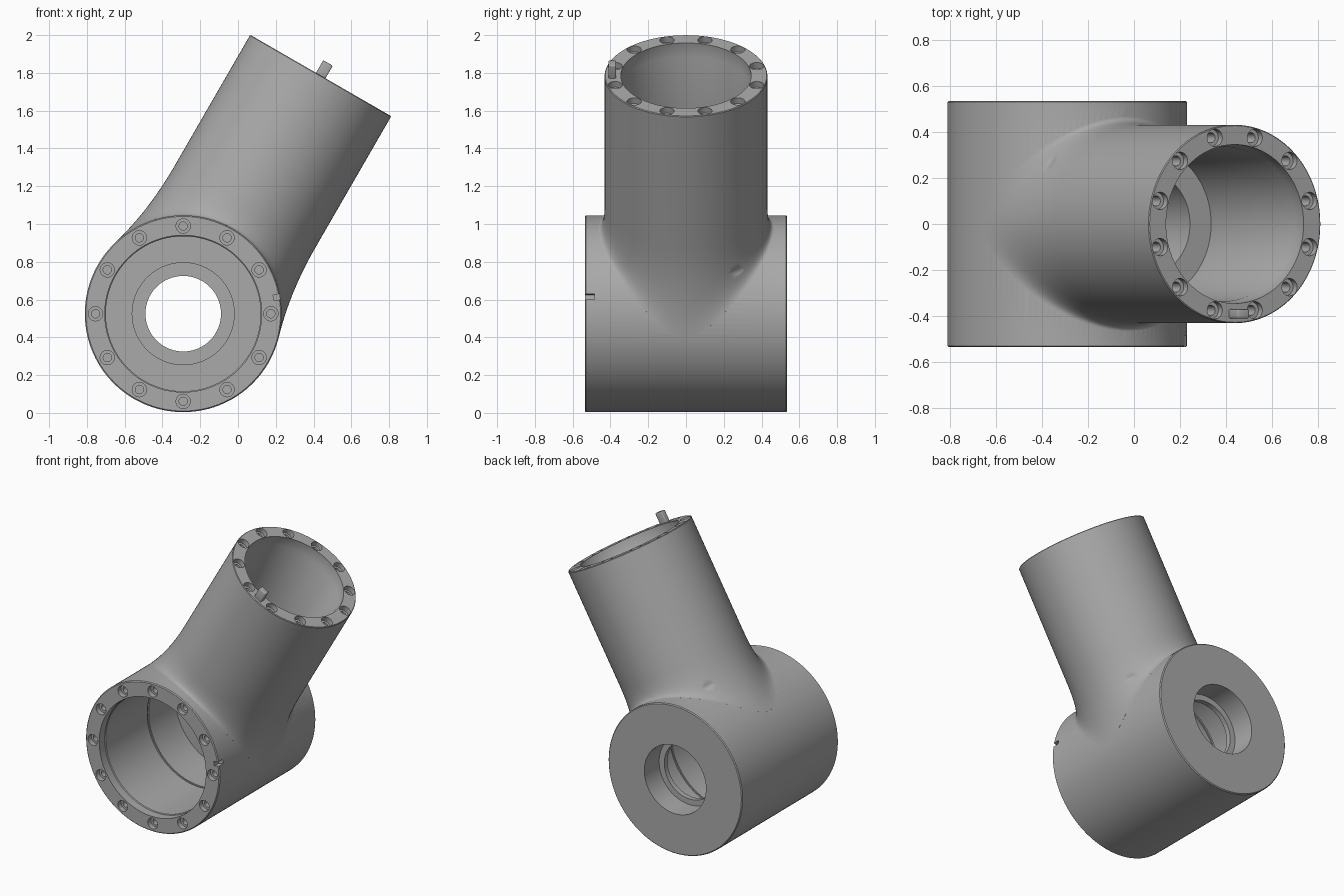
import bpy, bmesh, math
from mathutils import Matrix, Vector

if "Cube" in bpy.data.objects:
    bpy.data.objects.remove(bpy.data.objects["Cube"])

SEG = 120
CENTRE = Matrix.Translation((-0.29, 0, 0.525))
HUB = CENTRE @ Matrix.Rotation(math.radians(90), 4, 'X')   # local z points to the front
ARM = CENTRE @ Matrix.Rotation(math.radians(30), 4, 'Y')   # local z runs along the arm
HUB_R, HUB_H, ARM_R, ARM_L = 0.521, 0.535, 0.431, 1.456

grey = bpy.data.materials.new("machined_grey")
grey.use_nodes = True
colour = (0.4, 0.4, 0.4, 1)
grey.diffuse_color = colour
grey.node_tree.nodes["Principled BSDF"].inputs["Base Color"].default_value = colour


def finish(bm, name, matrix):
    bmesh.ops.recalc_face_normals(bm, faces=bm.faces)
    bm.transform(matrix)
    mesh = bpy.data.meshes.new(name)
    bm.to_mesh(mesh)
    bm.free()
    mesh.materials.append(grey)
    obj = bpy.data.objects.new(name, mesh)
    bpy.context.collection.objects.link(obj)
    return obj


def skin(bm, rings):
    """Close a stack of point rings into a solid."""
    loops = [[bm.verts.new(p) for p in ring] for ring in rings]
    n = len(loops[0])
    for a, b in zip(loops, loops[1:]):
        for i in range(n):
            j = (i + 1) % n
            bm.faces.new((a[i], a[j], b[j], b[i]))
    bm.faces.new(loops[0][::-1])
    bm.faces.new(loops[-1])


def lathe(bm, profile, seg=SEG, at=(0, 0)):
    turns = [math.tau * i / seg for i in range(seg)]
    skin(bm, [[(at[0] + r * math.cos(t), at[1] + r * math.sin(t), h) for t in turns]
              for r, h in profile])


def turned(name, profile, matrix):
    bm = bmesh.new()
    lathe(bm, profile)
    return finish(bm, name, matrix)


def bolt_holes(name, radius, top, start, matrix):
    """Twelve counterbored holes around a flange."""
    bm = bmesh.new()
    profile = [(0.022, top - 0.11), (0.022, top - 0.035), (0.038, top - 0.035), (0.038, top + 0.02)]
    for i in range(12):
        a = math.radians(start + 30 * i)
        lathe(bm, profile, 24, (radius * math.cos(a), radius * math.sin(a)))
    return finish(bm, name, matrix)


def block(name, size, matrix, bevel=0.0):
    bm = bmesh.new()
    bmesh.ops.create_cube(bm, size=1)
    bm.transform(Matrix.Diagonal((*size, 1)))
    if bevel:
        bmesh.ops.bevel(bm, geom=bm.edges[:], offset=bevel, segments=3, affect='EDGES', profile=0.5)
    return finish(bm, name, matrix)


def combine(body, tool, operation):
    mod = body.modifiers.new(tool.name, 'BOOLEAN')
    mod.operation, mod.solver, mod.object = operation, 'EXACT', tool
    bpy.context.view_layer.objects.active = body
    bpy.ops.object.modifier_apply(modifier=mod.name)
    bpy.data.objects.remove(tool)


# Hub barrel with slightly eased rims
E = 0.006
body = turned("elbow_housing", [(HUB_R - E, -HUB_H), (HUB_R, E - HUB_H),
                                (HUB_R, HUB_H - E), (HUB_R - E, HUB_H)], HUB)

# Arm with a fillet that flows into the barrel
START, STEPS = 0.656, 12
turns = [math.tau * i / SEG for i in range(SEG)]
rings = [[((ARM_R - d) * math.cos(t), (ARM_R - d) * math.sin(t), s) for t in turns]
         for d, s in ((0.004, ARM_L), (0, ARM_L - 0.004))]
feet = []
for t in turns:
    x, y = 0.5 * math.cos(t), 0.465 * math.sin(t)
    feet.append(Vector((x, y, math.sqrt(HUB_R ** 2 - x ** 2))))
for k in range(STEPS + 1):
    u = k / STEPS
    ring = []
    for t, foot in zip(turns, feet):
        a = Vector((ARM_R * math.cos(t), ARM_R * math.sin(t), START))
        knee = Vector((a.x, a.y, foot.z + (foot.x - a.x) * foot.x / foot.z))
        ring.append(a * (1 - u) ** 2 + knee * 2 * u * (1 - u) + foot * u * u)
    rings.append(ring)
rings.append([(f.x * 0.8, f.y * 0.8, 0) for f in feet])
bm = bmesh.new()
skin(bm, rings)
combine(body, finish(bm, "arm", ARM), 'UNION')

# Stepped bore of the hub, open at both ends
combine(body, turned("hub_bore", [
    (0.24, -0.6), (0.24, -0.37), (0.2, -0.37), (0.2, -0.335), (0.27, -0.335), (0.27, -0.3),
    (0.41, -0.3), (0.41, -0.008), (0.418, -0.008), (0.418, 0.008), (0.41, 0.008),
    (0.41, 0.47), (0.415, 0.475), (0.415, 0.6)], HUB), 'DIFFERENCE')

# Stepped bore of the arm, reaching the hub bore
combine(body, turned("arm_bore", [
    (0.23, 0.02), (0.23, 0.668), (0.336, 0.668), (0.336, ARM_L - 0.1),
    (0.345, ARM_L - 0.08), (0.345, ARM_L + 0.1)], ARM), 'DIFFERENCE')

# Flange bolt holes
combine(body, bolt_holes("hub_bolts", 0.464, HUB_H, 0, HUB), 'DIFFERENCE')
combine(body, bolt_holes("arm_bolts", 0.388, ARM_L, 15, ARM), 'DIFFERENCE')

# Alignment notch on the hub rim
notch = HUB @ Matrix.Rotation(math.radians(10), 4, 'Z') @ Matrix.Translation((0.515, 0, HUB_H))
combine(body, block("notch", (0.06, 0.03, 0.1), notch), 'DIFFERENCE')

# Oval pockets on both sides of the fillet
for side in (-1, 1):
    bm = bmesh.new()
    bmesh.ops.create_uvsphere(bm, u_segments=32, v_segments=16, radius=1)
    bm.transform(Matrix.Diagonal((0.045, 0.115, 0.045, 1)))
    place = ARM @ Matrix.Translation((side * 0.385, 0.29, 0.47)) @ Matrix.Rotation(
        side * math.radians(35), 4, 'Z')
    combine(body, finish(bm, "pocket", place), 'DIFFERENCE')

# Alignment peg on the arm flange
peg = block("alignment_peg", (0.058, 0.04, 0.1),
            ARM @ Matrix.Translation((0, -0.39, ARM_L + 0.027)), 0.006)

for obj in (body, peg):
    bpy.ops.object.select_all(action='DESELECT')
    obj.select_set(True)
    bpy.context.view_layer.objects.active = obj
    bpy.ops.object.shade_smooth_by_angle(angle=math.radians(30))
